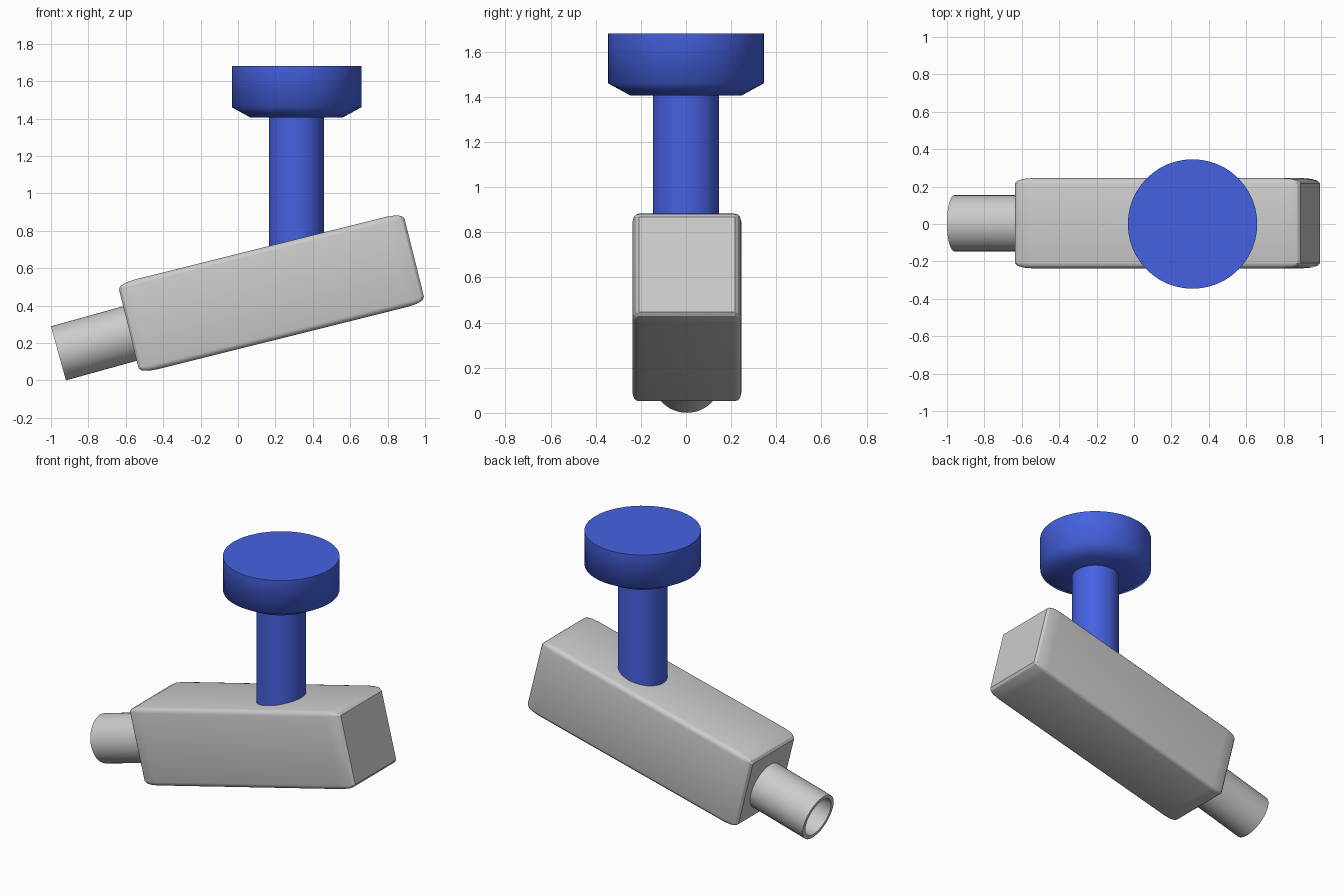
import bpy, bmesh, math
from mathutils import Matrix

if "Cube" in bpy.data.objects:
    bpy.data.objects.remove(bpy.data.objects["Cube"])


def finish(name, bm, angle, mat=None):
    bmesh.ops.recalc_face_normals(bm, faces=bm.faces)
    me = bpy.data.meshes.new(name)
    bm.to_mesh(me)
    bm.free()
    ob = bpy.data.objects.new(name, me)
    bpy.context.collection.objects.link(ob)
    if mat:
        me.materials.append(mat)
    bpy.ops.object.select_all(action='DESELECT')
    ob.select_set(True)
    bpy.context.view_layer.objects.active = ob
    bpy.ops.object.shade_smooth_by_angle(angle=math.radians(angle))
    return ob


def lathe(name, profile, angle, mat=None, closed=False, steps=48):
    """Turn an (r, z) profile around the z axis."""
    bm = bmesh.new()
    vs = [bm.verts.new((r, 0, z)) for r, z in profile]
    pairs = list(zip(vs, vs[1:])) + ([(vs[-1], vs[0])] if closed else [])
    edges = [bm.edges.new(p) for p in pairs]
    bmesh.ops.spin(bm, geom=vs + edges, cent=(0, 0, 0), axis=(0, 0, 1),
                   angle=2 * math.pi, steps=steps)
    bmesh.ops.remove_doubles(bm, verts=bm.verts, dist=1e-5)
    return finish(name, bm, angle, mat)


blue = bpy.data.materials.new("blue")
blue.diffuse_color = (0.06, 0.12, 0.75, 1)
blue.use_nodes = True
blue.node_tree.nodes["Principled BSDF"].inputs["Base Color"].default_value = blue.diffuse_color

# Tilted housing: bevelled unit cube stretched so the bevels stretch with it
bm = bmesh.new()
bmesh.ops.create_cube(bm, size=1)
bmesh.ops.bevel(bm, geom=bm.edges[:], offset=0.06, segments=3, profile=0.5,
                affect='EDGES')
bmesh.ops.scale(bm, vec=(1.573, 0.482, 0.495), verts=bm.verts)
bmesh.ops.transform(bm, verts=bm.verts,
                    matrix=Matrix.Rotation(math.radians(-14), 4, 'Y'))
housing = finish("camera_housing", bm, 30)
housing.location = (0.179, 0.004, 0.467)

# Hollow lens tube running into the housing
lens = lathe("lens_tube", [(0.15, 0), (0.15, 0.5), (0.125, 0.5), (0.125, 0)],
             40, closed=True)
lens.rotation_euler.y = math.radians(74.5)
lens.location = (-0.96, 0.004, 0.145)

# Vertical mounting stem
stem = lathe("mount_stem", [(0, 0.6), (0.147, 0.6), (0.147, 1.42), (0, 1.42)],
             40, blue)
stem.location.x = 0.313

# Ceiling plate with chamfered, softly shaded underside
plate = lathe("ceiling_plate", [(0, 1.405), (0.245, 1.405), (0.346, 1.46),
                                (0.346, 1.68), (0, 1.68)], 70, blue)
plate.location.x = 0.313
